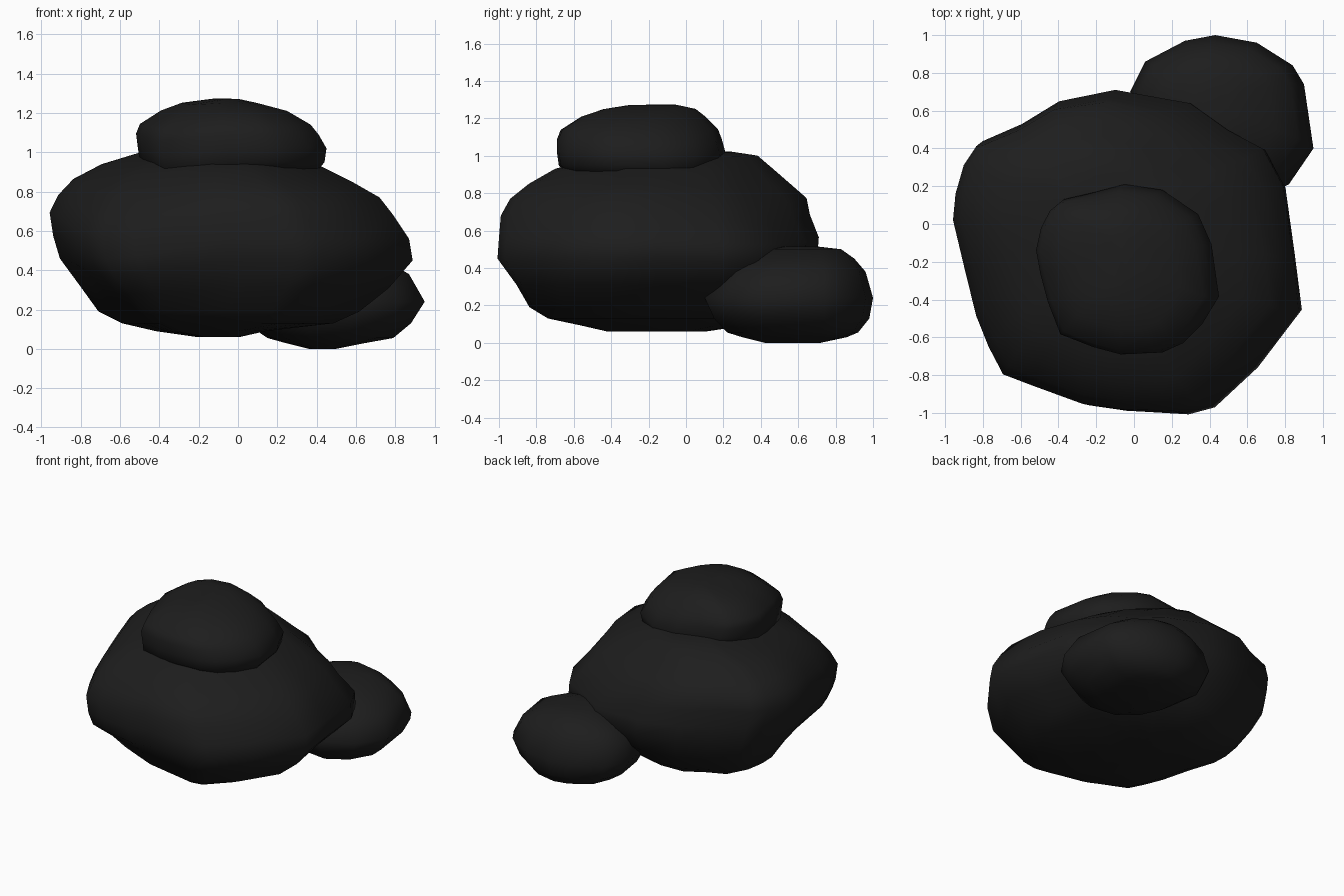
import bpy, bmesh

stone = bpy.data.materials.new("charcoal stone")
stone.diffuse_color = (0.0125, 0.0125, 0.0125, 1)


def clamp(t):
    return max(0, min(1, t))


def boulder(name, outline, levels, corners=(), lo=.5, hi=.6):
    """Loft a plan outline through levels of (z, xmin, xmax, ymin, ymax).
    corners = (sign x, sign y, swell above hi, swell below lo, lift)."""
    xs, ys = [p[0] for p in outline], [p[1] for p in outline]
    x0, y0 = min(xs), min(ys)
    w, d = max(xs) - x0, max(ys) - y0
    bm = bmesh.new()
    rings = []
    top = levels[-1][0]
    for z, xa, xb, ya, yb in levels:
        ring = []
        for x, y in outline:
            u, v = (x - x0) / w * 2 - 1, (y - y0) / d * 2 - 1
            s, dz = 1, 0
            for sx, sy, up, down, lift in corners:
                k = max(0, sx * u) * max(0, sy * v)
                s += k * (up * clamp((z - hi) / .15) + down * max(0, lo - z) / .2)
                dz += k * lift * clamp((z - lo + .3) / .36) * clamp((top + .03 - z) / .3)
            ring.append(bm.verts.new(((xa + xb) / 2 + u * s * (xb - xa) / 2,
                                      (ya + yb) / 2 + v * s * (yb - ya) / 2, z + dz)))
        rings.append(ring)
    n = len(outline)
    for low, high in zip(rings, rings[1:]):
        for i in range(n):
            j = (i + 1) % n
            bm.faces.new((low[i], low[j], high[j], high[i]))
    bm.faces.new(rings[0][::-1])
    bm.faces.new(rings[-1])
    bmesh.ops.recalc_face_normals(bm, faces=bm.faces)
    mesh = bpy.data.meshes.new(name)
    bm.to_mesh(mesh)
    bm.free()
    mesh.materials.append(stone)
    obj = bpy.data.objects.new(name, mesh)
    bpy.context.collection.objects.link(obj)
    bpy.ops.object.select_all(action='DESELECT')
    obj.select_set(True)
    bpy.context.view_layer.objects.active = obj
    bpy.ops.object.shade_smooth_by_angle(angle=1.4)
    return obj


# Large boulder in the middle: fuller at the back left, lower at the front left
boulder("large_boulder", [
    (-.95, .05), (-.90, -.19), (-.83, -.47), (-.76, -.64), (-.68, -.79),
    (-.52, -.85), (-.24, -.95), (-.03, -.98), (.27, -.99), (.41, -.95),
    (.64, -.74), (.88, -.44), (.85, -.15), (.80, .20), (.69, .40), (.50, .50),
    (.30, .64), (-.10, .71), (-.40, .65), (-.60, .53), (-.81, .44),
    (-.88, .34), (-.93, .19)], [
    (.06, -.20, .00, -.40, .10), (.09, -.40, .12, -.52, .30),
    (.13, -.56, .45, -.70, .42), (.19, -.68, .58, -.80, .50),
    (.31, -.78, .74, -.88, .62), (.45, -.90, .88, -1.0, .70),
    (.56, -.94, .87, -1.0, .71), (.68, -.95, .79, -.99, .66),
    (.77, -.90, .72, -.94, .64), (.85, -.83, .58, -.84, .55),
    (.93, -.69, .42, -.70, .46), (1.0, -.48, .20, -.45, .38),
    (1.02, -.30, .05, -.20, .25)],
    [(-1, -1, 0, -.03, -.19), (-1, 1, .08, .12, .06),
     (1, 1, -.11, 0, -.07), (1, -1, 0, .11, 0)])

# Flat boulder resting on top
boulder("top_boulder", [
    (-.51, -.12), (-.49, -.25), (-.45, -.40), (-.38, -.58), (-.20, -.65),
    (-.05, -.69), (.15, -.68), (.26, -.63), (.36, -.53), (.45, -.38),
    (.41, -.10), (.34, .06), (.15, .19), (-.05, .22), (-.20, .18),
    (-.37, .14), (-.43, .09), (-.48, .0)], [
    (.86, -.30, .25, -.48, .02), (.90, -.43, .40, -.62, .14),
    (.95, -.50, .44, -.68, .19), (1.02, -.51, .45, -.69, .21),
    (1.09, -.515, .41, -.69, .19), (1.14, -.49, .37, -.67, .17),
    (1.21, -.38, .25, -.56, .10), (1.25, -.28, .10, -.44, .05),
    (1.272, -.12, .00, -.30, -.05)],
    [(-1, -1, 0, 0, -.08), (-1, 1, .15, 0, .03), (1, 1, -.10, 0, -.03)], .9, 1.06)

# Small boulder leaning at the back right
boulder("small_boulder", [
    (-.02, .70), (.02, .45), (.12, .27), (.32, .13), (.60, .10), (.82, .21),
    (.95, .40), (.90, .74), (.84, .84), (.65, .96), (.43, 1.0), (.27, .97),
    (.06, .86)], [
    (.0, .36, .50, .42, .72), (.03, .24, .65, .30, .86),
    (.055, .15, .79, .22, .92), (.13, .04, .88, .15, .98),
    (.24, -.02, .95, .10, 1.0), (.38, .03, .87, .20, .96),
    (.45, .12, .75, .30, .90), (.50, .25, .60, .42, .83),
    (.515, .35, .50, .52, .70)])
